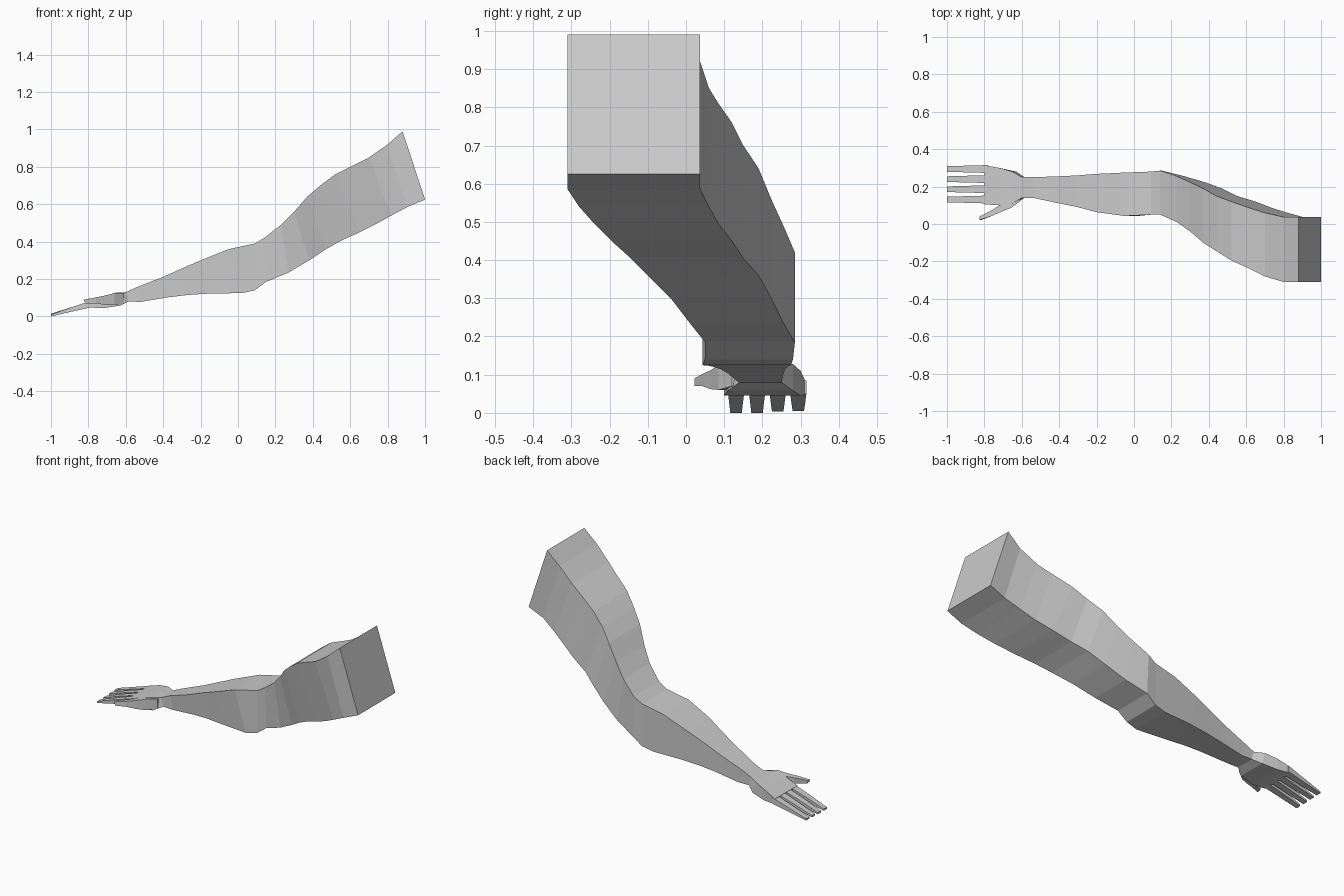
import bpy, bmesh


def loft(name, sections):
    """Skin four-sided rings; each is (top x, top z, bottom x, bottom z, front y, back y)."""
    bm = bmesh.new()
    rings = []
    for xt, zt, xb, zb, y0, y1 in sections:
        rings.append([bm.verts.new(p) for p in
                      ((xt, y0, zt), (xt, y1, zt), (xb, y1, zb), (xb, y0, zb))])
    for a, b in zip(rings, rings[1:]):
        for i in range(4):
            j = (i + 1) % 4
            bm.faces.new((a[i], a[j], b[j], b[i]))
    bm.faces.new(rings[0])
    bm.faces.new(rings[-1])
    bmesh.ops.recalc_face_normals(bm, faces=bm.faces)
    me = bpy.data.meshes.new(name)
    bm.to_mesh(me)
    bm.free()
    ob = bpy.data.objects.new(name, me)
    bpy.context.collection.objects.link(ob)
    return ob


# Upper arm, from the cut shoulder down to the elbow
elbow = (0.09, 0.39, 0.09, 0.14, 0.05, 0.28)
loft("upper_arm", [
    (0.88, 0.99, 1.00, 0.625, -0.31, 0.037),
    (0.80, 0.92, 0.905, 0.585, -0.31, 0.037),
    (0.70, 0.85, 0.82, 0.54, -0.28, 0.06),
    (0.62, 0.81, 0.74, 0.495, -0.24, 0.085),
    (0.52, 0.76, 0.65, 0.45, -0.195, 0.12),
    (0.44, 0.70, 0.55, 0.405, -0.145, 0.15),
    (0.37, 0.64, 0.47, 0.36, -0.10, 0.19),
    (0.30, 0.56, 0.38, 0.30, -0.04, 0.223),
    (0.23, 0.49, 0.27, 0.235, 0.01, 0.255),
    (0.14, 0.42, 0.15, 0.185, 0.05, 0.285),
    elbow])

# Forearm, elbow to wrist
wrist = (-0.60, 0.13, -0.585, 0.08, 0.14, 0.25)
loft("forearm", [
    elbow,
    (-0.05, 0.36, 0.02, 0.125, 0.043, 0.275),
    (-0.20, 0.30, -0.15, 0.123, 0.063, 0.268),
    (-0.30, 0.257, -0.27, 0.115, 0.09, 0.26),
    (-0.40, 0.212, -0.37, 0.103, 0.11, 0.255),
    (-0.54, 0.157, -0.52, 0.078, 0.14, 0.25),
    wrist])

# Palm
loft("palm", [
    wrist,
    (-0.65, 0.128, -0.63, 0.058, 0.11, 0.28),
    (-0.72, 0.11, -0.72, 0.045, 0.10, 0.30),
    (-0.80, 0.08, -0.80, 0.048, 0.105, 0.314)])

# Four fingers, tapering and drooping to the ground
for n, (y, tip) in enumerate([(0.131, 0), (0.186, 0), (0.24, 0.003), (0.294, 0.005)]):
    loft(f"finger_{n + 1}", [
        (-0.78, 0.085, -0.78, 0.05, y - 0.021, y + 0.021),
        (-0.89, 0.05, -0.89, 0.026, y - 0.018, y + 0.018),
        (-1.00, 0.010 + tip, -1.00, tip, y - 0.015, y + 0.015)])

# Thumb
loft("thumb", [
    (-0.61, 0.125, -0.61, 0.07, 0.12, 0.17),
    (-0.66, 0.125, -0.66, 0.06, 0.085, 0.15),
    (-0.71, 0.112, -0.71, 0.062, 0.065, 0.105),
    (-0.76, 0.102, -0.76, 0.07, 0.043, 0.074),
    (-0.825, 0.09, -0.815, 0.07, 0.022, 0.04)])
